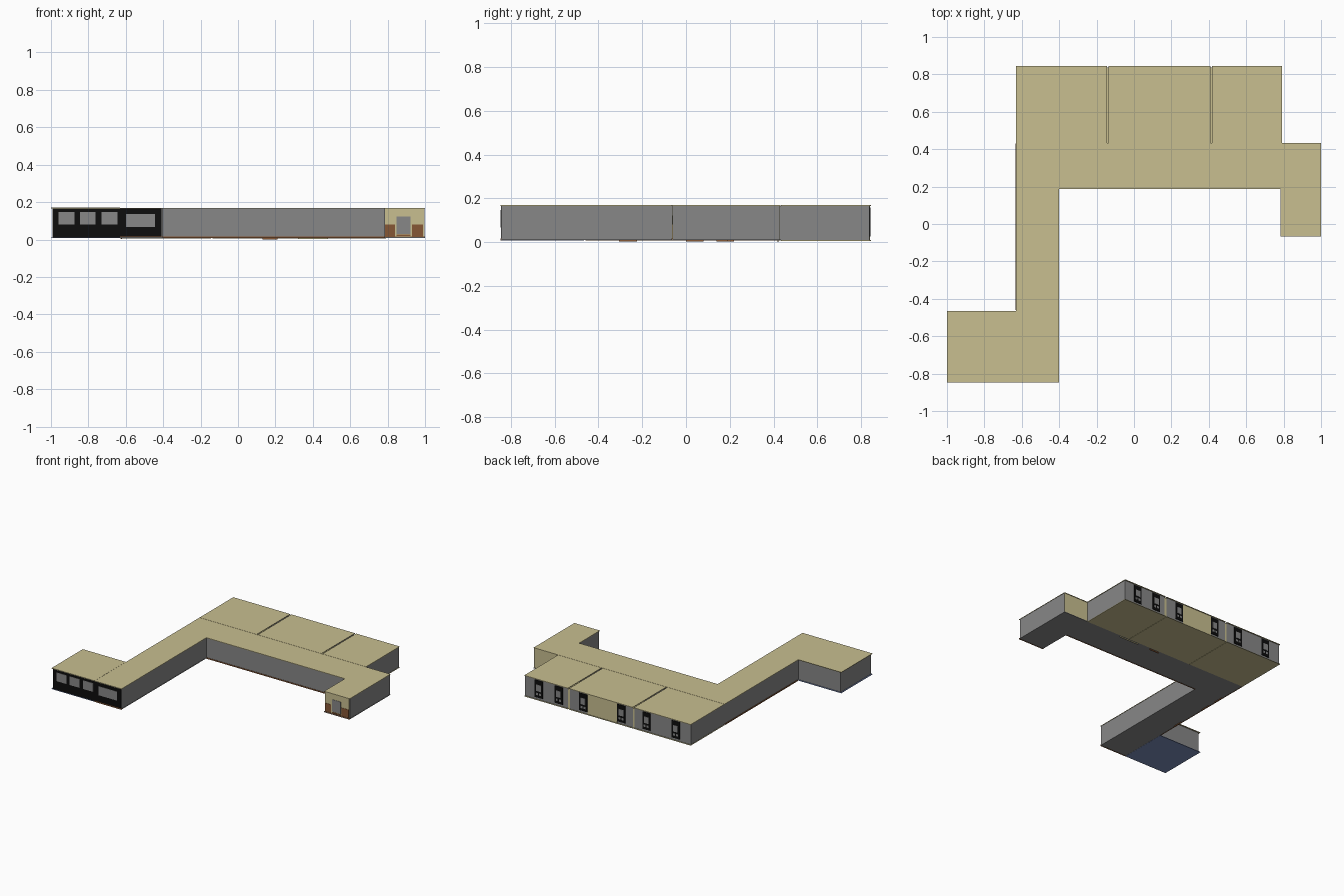
import bpy, bmesh

if "Cube" in bpy.data.objects:
    bpy.data.objects.remove(bpy.data.objects["Cube"])

def material(name, r, g, b):
    m = bpy.data.materials.new(name)
    m.diffuse_color = (r, g, b, 1)
    m.use_nodes = True
    m.node_tree.nodes["Principled BSDF"].inputs["Base Color"].default_value = m.diffuse_color
    return m

BEIGE = material("beige", 0.58, 0.52, 0.28)
GREY = material("grey", 0.245, 0.245, 0.245)
BLACK = material("black", 0.004, 0.004, 0.004)
BROWN = material("brown", 0.24, 0.095, 0.035)
BLUE = material("blue", 0.2, 0.27, 0.5)

def slab(name, pts, z0, z1, mat):
    """Extrude a flat outline from z0 up to z1."""
    bm = bmesh.new()
    face = bm.faces.new([bm.verts.new((x, y, z0)) for x, y in pts])
    ext = bmesh.ops.extrude_face_region(bm, geom=[face])
    for v in ext["geom"]:
        if isinstance(v, bmesh.types.BMVert):
            v.co.z = z1
    bmesh.ops.recalc_face_normals(bm, faces=bm.faces[:])
    me = bpy.data.meshes.new(name)
    bm.to_mesh(me)
    bm.free()
    me.materials.append(mat)
    ob = bpy.data.objects.new(name, me)
    bpy.context.collection.objects.link(ob)
    return ob

def box(name, x0, x1, y0, y1, z0, z1, mat):
    return slab(name, [(x0, y0), (x1, y0), (x1, y1), (x0, y1)], z0, z1, mat)

Z0, Z1, T = 0.012, 0.165, 0.004   # wall foot, wall top, wall thickness

def wall_x(name, x0, x1, y, mat=GREY, z0=Z0, z1=Z1):
    return box(name, x0, x1, y - T / 2, y + T / 2, z0, z1, mat)

def wall_y(name, x, y0, y1, mat=GREY, z0=Z0, z1=Z1):
    return box(name, x - T / 2, x + T / 2, y0, y1, z0, z1, mat)

# corridor floor and ceiling
hall = [(-0.632, -0.848), (-0.402, -0.848), (-0.402, 0.188), (0.782, 0.188),
        (0.782, -0.066), (1.0, -0.066), (1.0, 0.432), (-0.632, 0.432)]
slab("corridor_floor", hall, 0.009, 0.013, GREY)
slab("corridor_roof", hall, 0.165, 0.169, BEIGE)

# corridor walls
wall_x("corridor_front_wall", -0.406, 0.786, 0.192)
wall_y("corridor_inner_wall", -0.406, -0.842, 0.192)
wall_y("corridor_outer_wall", -0.628, -0.842, 0.428)
wall_x("corridor_back_wall", -0.628, 0.788, 0.426)
wall_y("wing_left_wall", 0.786, -0.06, 0.192)
wall_y("wing_right_wall", 0.996, -0.06, 0.428)
wall_x("wing_back_wall", 0.788, 0.996, 0.427, BEIGE)

# brown skirting along the corridor edges
for i, (x0, x1, y0, y1) in enumerate([
        (-0.402, 0.782, 0.187, 0.193), (-0.632, -0.402, -0.848, -0.842),
        (0.782, 1.0, -0.066, -0.06), (-0.634, -0.63, -0.46, 0.43)]):
    box(f"skirting_{i}", x0, x1, y0, y1, 0.007, 0.016, BROWN)

# entrance wall with wainscot and door
wall_x("entrance_wall", 0.786, 0.994, -0.06, BEIGE)
for i, (a, b) in enumerate([(0.787, 0.84), (0.93, 0.99)]):
    box(f"wainscot_{i}", a, b, -0.064, -0.061, Z0, 0.08, BROWN)
box("entrance_door", 0.848, 0.922, -0.064, -0.061, 0.03, 0.122, GREY)
box("door_threshold", 0.848, 0.922, -0.065, -0.061, 0.018, 0.026, BROWN)

# side room at the front left
box("side_room_floor", -1.0, -0.632, -0.848, -0.466, 0.008, 0.012, BLUE)
box("side_room_roof", -1.0, -0.632, -0.848, -0.466, 0.166, 0.170, BEIGE)
wall_y("side_room_left_wall", -0.99, -0.842, -0.476)
wall_x("side_room_back_wall", -0.99, -0.63, -0.476)

# black glazed front with four panes
wall_x("glazed_front", -0.99, -0.408, -0.843, BLACK)
for i, (a, b, c, d) in enumerate([(-0.96, -0.873, 0.08, 0.147), (-0.845, -0.763, 0.08, 0.147),
                                  (-0.73, -0.645, 0.08, 0.147), (-0.6, -0.443, 0.067, 0.137)]):
    box(f"front_pane_{i}", a, b, -0.847, -0.844, c, d, GREY)

# three classrooms, with a narrow gap between neighbouring roofs
edges = [-0.632, -0.14, 0.413, 0.79]
for i in range(3):
    a = edges[i] + (0.005 if i else 0)
    b = edges[i + 1] - (0.005 if i < 2 else 0)
    box(f"classroom_floor_{i}", a, b, 0.434, 0.845, 0.006, 0.010, BEIGE)
    box(f"classroom_roof_{i}", a, b, 0.434, 0.845, 0.165, 0.169, BEIGE)
    wall_x(f"classroom_back_wall_{i}", a + 0.003, b - 0.003, 0.836, GREY, 0.009)
for i in (1, 2):
    box(f"divider_wall_{i}", edges[i] - 0.008, edges[i] + 0.008, 0.43, 0.838, 0.008, 0.160, BEIGE)
wall_y("classroom_left_wall", -0.626, 0.43, 0.838, GREY, 0.009)
wall_y("classroom_right_wall", 0.785, 0.43, 0.838, GREY, 0.009)
box("beige_wall_panel", 0.0, 0.255, 0.838, 0.840, 0.010, 0.165, BEIGE)

# tall back windows: black frame, large pane and two small ones
for i, x in enumerate([0.67, 0.50, 0.29, -0.035, -0.25, -0.50]):
    box(f"back_window_frame_{i}", x - 0.034, x + 0.034, 0.838, 0.842, 0.025, 0.158, BLACK)
    box(f"back_window_pane_{i}", x - 0.02, x + 0.02, 0.842, 0.844, 0.075, 0.125, GREY)
    for s in (-1, 1):
        box(f"small_pane_{i}_{s}", x + s * 0.013 - 0.008, x + s * 0.013 + 0.008,
            0.842, 0.844, 0.045, 0.062, GREY)

# inner doors, reaching just below the floor
for i, y in enumerate([-0.265, 0.04, 0.18]):
    box(f"inner_door_{i}", -0.625, -0.621, y - 0.04, y + 0.04, 0.003, 0.11, BROWN)
box("classroom_door", 0.13, 0.21, 0.419, 0.423, 0.0, 0.11, BROWN)
box("notice_board", 0.32, 0.48, 0.419, 0.423, 0.002, 0.11, BEIGE)
